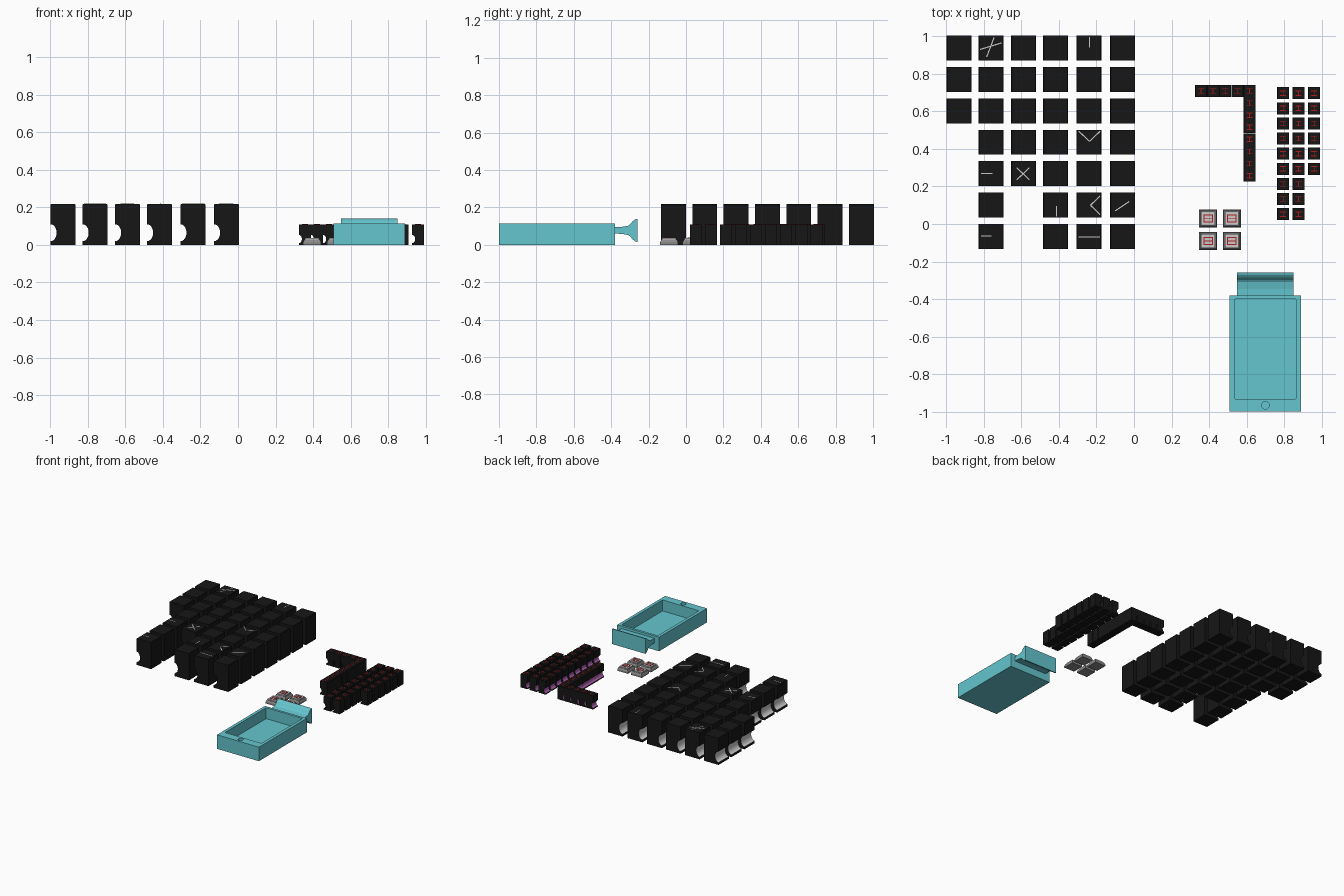
import bpy, bmesh, math
from mathutils import Vector

if "Cube" in bpy.data.objects:
    bpy.data.objects.remove(bpy.data.objects["Cube"])


def material(name, rgb):
    m = bpy.data.materials.new(name)
    m.diffuse_color = (*rgb, 1)
    m.use_nodes = True
    m.node_tree.nodes["Principled BSDF"].inputs["Base Color"].default_value = m.diffuse_color
    return m


BLACK = material("black", (0.008, 0.008, 0.008))
PALE = material("pale_grey", (0.75, 0.75, 0.75))
PURPLE = material("purple", (0.42, 0.12, 0.42))
RED = material("red", (0.45, 0.01, 0.01))
TEAL = material("teal", (0.13, 0.56, 0.62))
FRAME = material("frame_grey", (0.25, 0.25, 0.25))


def to_mesh(bm, name, mats):
    bmesh.ops.recalc_face_normals(bm, faces=bm.faces[:])
    me = bpy.data.meshes.new(name)
    bm.to_mesh(me)
    bm.free()
    for m in mats:
        me.materials.append(m)
    return me


def place(me, name, loc=(0, 0, 0)):
    ob = bpy.data.objects.new(name, me)
    ob.location = loc
    bpy.context.collection.objects.link(ob)
    return ob


def add_box(bm, x0, x1, y0, y1, z0, z1, mat=0, taper=0.0):
    """Box whose top may be inset by taper."""
    rings = []
    for z, t in ((z0, 0), (z1, taper)):
        rings.append([bm.verts.new(p) for p in (
            (x0 + t, y0 + t, z), (x1 - t, y0 + t, z), (x1 - t, y1 - t, z), (x0 + t, y1 - t, z))])
    lo, hi = rings
    faces = [bm.faces.new(lo[::-1]), bm.faces.new(hi)]
    for i in range(4):
        j = (i + 1) % 4
        faces.append(bm.faces.new((lo[i], lo[j], hi[j], hi[i])))
    for f in faces:
        f.material_index = mat


def grooved_block(name, w, h, liner, marks=()):
    """Upright block with a round finger groove along its left side."""
    r, steps, s = w / 2, 16, w / 0.133
    zc, half, depth, c = 0.065 * s, 0.045 * s, 0.032 * s, 0.004 * s
    arc = [(-r + depth * math.cos(a), zc + half * math.sin(a))
           for a in (-math.pi / 2 + math.pi * i / steps for i in range(steps + 1))]
    # clockwise outline seen from the front, arc first
    prof = arc + [(-r, h - c), (-r + c, h), (r - c, h), (r, h - c), (r, 0), (-r, 0)]
    bm = bmesh.new()
    a = [bm.verts.new((x, -r, z)) for x, z in prof]
    b = [bm.verts.new((x, r, z)) for x, z in prof]
    bm.faces.new(a)
    bm.faces.new(b[::-1])
    n = len(prof)
    for i in range(n):
        j = (i + 1) % n
        f = bm.faces.new((a[i], a[j], b[j], b[i]))
        if i < steps:
            f.material_index = 1
            f.smooth = True
    for x0, x1, y0, y1 in marks:
        add_box(bm, x0, x1, y0, y1, h - 0.001, h + 0.002, 2)
    return to_mesh(bm, name, (BLACK, liner, RED))


# large blocks
big = grooved_block("large_block", 0.133, 0.218, PALE)
cols = (-0.932, -0.761, -0.588, -0.418, -0.24, -0.061)
counts = (3, 7, 5, 7, 7, 7)
for ci, (x, n) in enumerate(zip(cols, counts)):
    for row in range(n):
        place(big, f"large_block_{ci}_{row}", (x, 0.938 - 0.1675 * row, 0))

# thin inlaid lines on some large blocks
lines = ((-.82, .93, -.705, .965), (-.785, .89, -.745, .995), (-.237, .995, -.237, .94),
         (-.295, .495, -.237, .44), (-.237, .44, -.18, .495), (-.815, .269, -.755, .269),
         (-.625, .3, -.557, .235), (-.557, .3, -.625, .235), (-.413, .095, -.413, .04),
         (-.18, .15, -.232, .1), (-.232, .1, -.18, .05), (-.1, .07, -.025, .12),
         (-.815, -.064, -.758, -.064), (-.295, -.07, -.18, -.07))
bm = bmesh.new()
for x0, y0, x1, y1 in lines:
    d = Vector((x1 - x0, y1 - y0, 0))
    nrm = Vector((-d.y, d.x, 0)).normalized() * 0.003
    p, q = Vector((x0, y0, 0.2195)), Vector((x1, y1, 0.2195))
    vs = [bm.verts.new(v) for v in (p + nrm, p - nrm, q - nrm, q + nrm)]
    f = bm.faces.new(vs)
    ext = bmesh.ops.extrude_face_region(bm, geom=[f])["geom"]
    bmesh.ops.translate(bm, vec=(0, 0, -0.003),
                        verts=[v for v in ext if isinstance(v, bmesh.types.BMVert)])
place(to_mesh(bm, "inlay_lines", (PALE,)), "inlay_lines")

# small blocks with plain red bars on top
bars = ((-.016, .016, .010, .014), (-.016, .016, -.014, -.010), (-.002, .002, -.010, .010))
small = grooved_block("small_block", 0.064, 0.11, PURPLE, bars)
for ci, (x, n) in enumerate(((0.795, 9), (0.877, 9), (0.96, 6))):
    for row in range(n):
        place(small, f"small_block_{ci}_{row}", (x, 0.697 - 0.0806 * row, 0))

# small blocks touching in an L
for i in range(4):
    place(small, f"row_block_{i}", (0.357 + 0.0645 * i, 0.709, 0))
for i in range(8):
    place(small, f"column_block_{i}", (0.616, 0.709 - 0.0645 * i, 0))

# framed tiles
bm = bmesh.new()
add_box(bm, -.048, .048, -.048, .048, 0, .014, 0)
add_box(bm, -.048, .048, -.048, .048, .014, .028, 0, .007)
add_box(bm, -.037, .037, -.037, .037, .028, .036, 1)
for x0, x1, y0, y1 in ((-.025, .025, .016, .021), (-.025, .025, -.021, -.016),
                       (-.025, -.02, -.016, .016), (.02, .025, -.016, .016),
                       (-.02, .02, -.002, .002)):
    add_box(bm, x0, x1, y0, y1, .0355, .038, 2)
tile = to_mesh(bm, "framed_tile", (FRAME, PALE, RED))
for i, x in enumerate((0.395, 0.521)):
    for j, y in enumerate((0.03, -0.09)):
        place(tile, f"framed_tile_{i}_{j}", (x, y, 0))

# tray body
bm = bmesh.new()
add_box(bm, .51, .89, -1, -.38, 0, .115)
tray = place(to_mesh(bm, "tray", (TEAL,)), "tray")

# tray cavity cutter with rounded corners
bm = bmesh.new()
add_box(bm, .535, .865, -.932, -.4, .025, .2)
edges = [e for e in bm.edges if abs(e.verts[0].co.z - e.verts[1].co.z) > .1]
bmesh.ops.bevel(bm, geom=edges, offset=.008, segments=4, affect='EDGES', profile=0.5)
cavity = place(to_mesh(bm, "cavity_cutter", (TEAL,)), "cavity_cutter")

# round hole cutter in the front rim
bm = bmesh.new()
bmesh.ops.create_cone(bm, cap_ends=True, segments=32, radius1=.02, radius2=.02, depth=.1)
hole = place(to_mesh(bm, "hole_cutter", (TEAL,)), "hole_cutter", (.7, -.966, .145))

for cutter in (cavity, hole):
    cutter.hide_render = True
    cutter.display_type = 'WIRE'
    mod = tray.modifiers.new("cut", 'BOOLEAN')
    mod.operation = 'DIFFERENCE'
    mod.solver = 'EXACT'
    mod.object = cutter

# flared pull handle behind the tray
upper = [(-.382, .095), (-.345, .096), (-.31, .102), (-.298, .11),
         (-.285, .126), (-.272, .136), (-.258, .14)]
prof = upper + [(y, .155 - z) for y, z in reversed(upper)]
bm = bmesh.new()
a = [bm.verts.new((.55, y, z)) for y, z in prof]
b = [bm.verts.new((.85, y, z)) for y, z in prof]
bm.faces.new(a)
bm.faces.new(b[::-1])
for i in range(len(prof)):
    j = (i + 1) % len(prof)
    bm.faces.new((a[i], a[j], b[j], b[i]))
place(to_mesh(bm, "tray_handle", (TEAL,)), "tray_handle")
